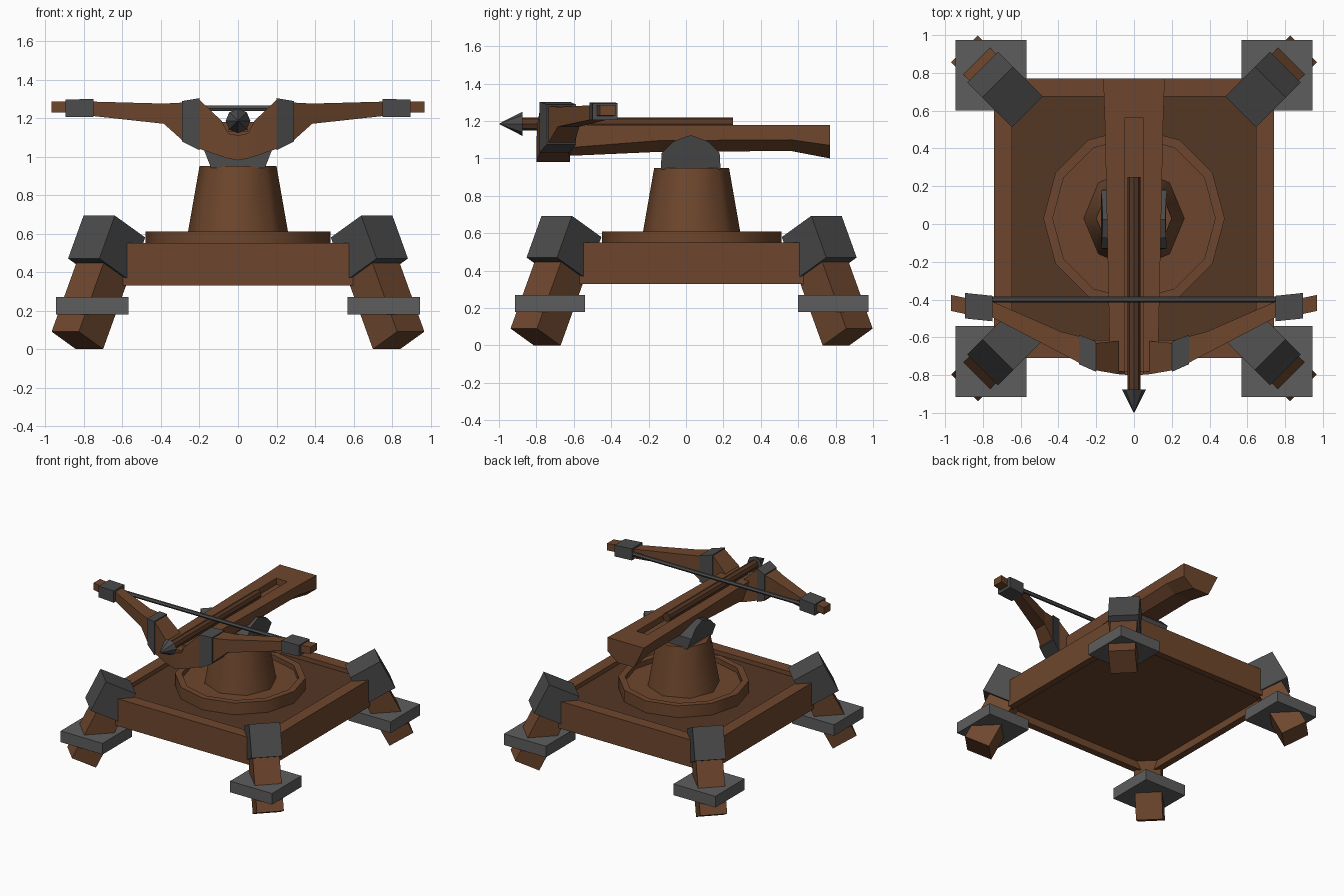
import bpy, bmesh
from math import sin, cos, pi, radians
from mathutils import Matrix, Vector

if "Cube" in bpy.data.objects:
    bpy.data.objects.remove(bpy.data.objects["Cube"])

CY = 0.03  # centre of the base along y


def material(name, r, g, b):
    m = bpy.data.materials.new(name)
    m.diffuse_color = (r, g, b, 1)
    m.use_nodes = True
    m.node_tree.nodes["Principled BSDF"].inputs["Base Color"].default_value = m.diffuse_color
    return m


WOOD = material("wood", 0.155, 0.062, 0.026)
DARK_WOOD = material("dark_wood", 0.09, 0.038, 0.018)
IRON = material("iron", 0.07, 0.07, 0.07)
STEEL = material("steel", 0.11, 0.11, 0.11)


def finish(name, bm, mat, smooth=None):
    bmesh.ops.recalc_face_normals(bm, faces=bm.faces)
    me = bpy.data.meshes.new(name)
    bm.to_mesh(me)
    bm.free()
    me.materials.append(mat)
    if smooth:
        me.shade_smooth()
        me.set_sharp_from_angle(angle=radians(smooth))
    ob = bpy.data.objects.new(name, me)
    bpy.context.collection.objects.link(ob)
    return ob


def loft(name, rings, mat, smooth=None):
    """Skin a row of equal-length rings and cap both ends."""
    bm = bmesh.new()
    vs = [[bm.verts.new(p) for p in ring] for ring in rings]
    n = len(rings[0])
    for a, b in zip(vs, vs[1:]):
        for i in range(n):
            j = (i + 1) % n
            bm.faces.new((a[i], a[j], b[j], b[i]))
    bm.faces.new(vs[0])
    bm.faces.new(vs[-1])
    return finish(name, bm, mat, smooth)


def turned(name, profile, n, mat, turn=0.0, smooth=None):
    """n-sided stack of (radius, z) around the base centre."""
    ang = [turn + 2 * pi * i / n for i in range(n)]
    return loft(name, [[(r * cos(a), CY + r * sin(a), z) for a in ang]
                       for r, z in profile], mat, smooth)


def box(name, size, matrix, mat):
    bm = bmesh.new()
    bmesh.ops.create_cube(bm, size=1, matrix=matrix @ Matrix.Diagonal((*size, 1)))
    return finish(name, bm, mat)


def rod(name, stations, axis, n, mat, x=0.0, y=0.0, z=0.0):
    """n-sided rod along x or y from (position, radius) pairs."""
    rings = []
    for p, r in stations:
        ring = []
        for i in range(n):
            a = 2 * pi * i / n
            u, w = r * cos(a), r * sin(a)
            ring.append((x + u, p, z + w) if axis == 'y' else (p, y + u, z + w))
        rings.append(ring)
    return loft(name, rings, mat)


# Base: square frame with a recessed deck, hollow underneath
s = 2 ** 0.5
turned("base_frame", [(r * s, z) for r, z in
       [(0.685, 0.39), (0.685, 0.33), (0.74, 0.33), (0.74, 0.55), (0.645, 0.55), (0.645, 0.49)]],
       4, WOOD, pi / 4)
turned("base_deck", [(0.66 * s, 0.40), (0.66 * s, 0.515)], 4, DARK_WOOD, pi / 4)

# Turntable ring and tapered pedestal
turned("turntable", [(0.48, 0.50), (0.48, 0.61), (0.43, 0.61), (0.43, 0.57)], 12, WOOD, 0, 40)
turned("pedestal", [(0.27, 0.55), (0.20, 0.95)], 8, WOOD, 0, 50)

# Four splayed legs with corner caps and square foot plates
for k in range(4):
    spin = Matrix.Translation((0, CY, 0)) @ Matrix.Rotation(pi / 4 + k * pi / 2, 4, 'Z')
    lean = Matrix.Rotation(radians(-27), 4, 'Y')
    foot = spin @ Matrix.Translation((1.18, 0, 0.045)) @ lean
    box(f"leg_{k}", (0.2, 0.2, 0.5), foot @ Matrix.Translation((0, 0, 0.25)), WOOD)
    box(f"leg_cap_{k}", (0.25, 0.23, 0.25),
        spin @ Matrix.Translation((0.965, 0, 0.525)) @ lean, IRON)
    box(f"foot_plate_{k}", (0.375, 0.375, 0.09),
        spin @ Matrix.Translation((1.071, 0, 0.225)) @ Matrix.Rotation(pi / 4, 4, 'Z'), STEEL)

# Swivel bracket: rounded side profile, flaring outwards as it rises
side = [(-0.135, 0.94), (-0.13, 1.03), (-0.07, 1.09), (0.025, 1.125),
        (0.12, 1.09), (0.18, 1.03), (0.185, 0.94)]


def flare(z):
    return 0.14 + 0.035 * min(1, max(0, (z - 0.94) / 0.09)) - 0.1 * max(0, z - 1.03)


loft("swivel_bracket", [[(sx * flare(z), y, z) for y, z in side] for sx in (-1, 1)], IRON)


# Stock: chamfered beam with a bolt groove that stops short of the butt
def stock_ring(y, w, zc, zb, groove=1.13):
    t = 1.18
    pts = [(-w, t), (-0.05, t), (-0.05, groove), (0.05, groove), (0.05, t), (w, t),
           (w, zc), (0.075, zb), (-0.075, zb)]
    return [(x, y, z) for x, z in pts]


loft("stock", [stock_ring(-0.78, 0.12, 1.05, 1.01), stock_ring(-0.6, 0.13, 1.06, 1.015),
               stock_ring(-0.15, 0.14, 1.095, 1.035), stock_ring(0.56, 0.155, 1.10, 1.04),
               stock_ring(0.56, 0.155, 1.10, 1.04, 1.18),
               stock_ring(0.77, 0.163, 1.07, 1.0, 1.18)], WOOD)

# Bow: stations of x, front y, rear y, bottom z, top z (mirrored)
BOW = [(0, -0.80, -0.62, 0.98, 1.11), (0.05, -0.798, -0.62, 0.99, 1.12),
       (0.085, -0.795, -0.62, 1.0, 1.185), (0.2, -0.775, -0.63, 1.04, 1.295),
       (0.29, -0.735, -0.595, 1.085, 1.28), (0.385, -0.685, -0.57, 1.17, 1.275),
       (0.75, -0.495, -0.41, 1.21, 1.285), (0.9, -0.475, -0.39, 1.228, 1.287),
       (0.97, -0.46, -0.375, 1.23, 1.285)]


def bow_ring(st, sx=1, pad=0.0):
    x, f, r, b, t = st
    f, r, b, t = f - pad, r + pad, b - pad, t + pad
    return [(sx * x, f, b), (sx * x, r, b), (sx * x, r, t), (sx * x, f, t)]


loft("bow", [bow_ring(st, -1) for st in BOW[:0:-1]] + [bow_ring(st) for st in BOW], WOOD)
for sx, label in ((-1, "left"), (1, "right")):
    loft(f"bow_band_{label}", [bow_ring(st, sx, 0.008) for st in BOW[3:5]], IRON)
    loft(f"tip_band_{label}", [bow_ring((0.75, -0.51, -0.385, 1.21, 1.295), sx, 0.005),
                               bow_ring((0.895, -0.495, -0.37, 1.21, 1.29), sx, 0.005)], IRON)

# Bowstring
rod("bowstring", [(-0.76, 0.016), (0.76, 0.016)], 'x', 6, IRON, y=-0.40, z=1.25)

# Bolt resting in the groove
rod("bolt_shaft", [(-0.89, 0.035), (0.25, 0.035)], 'y', 8, DARK_WOOD, z=1.185)
rod("bolt_head", [(-0.998, 0.002), (-0.875, 0.064)], 'y', 8, IRON, z=1.185)
